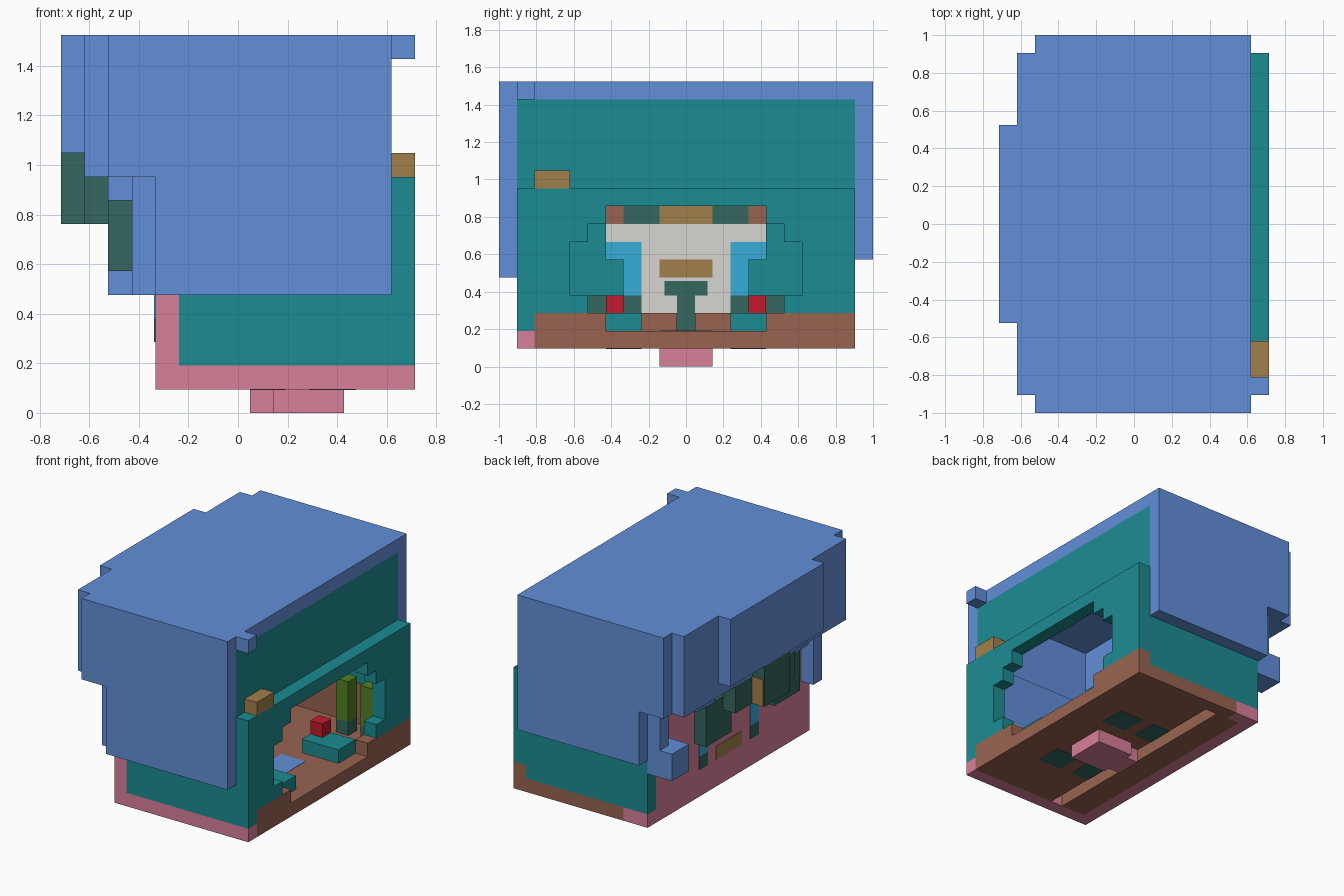
import bpy
import bmesh

cube = bpy.data.objects.get("Cube")
if cube:
    bpy.data.objects.remove(cube, do_unlink=True)

# One block is a 21st of the longest side
UNIT = 2 / 21
LENGTH, WIDTH = 15, 21


def linear(value):
    value /= 255
    return value / 12.92 if value <= 0.04 else ((value + 0.055) / 1.055) ** 2.4


def material(name, code):
    mat = bpy.data.materials.new(name)
    colour = [linear(int(code[i:i + 2], 16)) for i in (0, 2, 4)] + [1.0]
    mat.use_nodes = True
    mat.diffuse_color = colour
    mat.node_tree.nodes["Principled BSDF"].inputs["Base Color"].default_value = colour
    return mat


BLUE = material("cap blue", "628fd9")
TEAL = material("shell teal", "1c8c92")
BROWN = material("floor brown", "986451")
PINK = material("skin pink", "d88099")
TAN = material("trim tan", "a2804b")
DARK = material("dark green", "33675f")
OLIVE = material("olive green", "528024")
GREY = material("lining grey", "d9d6d2")
SKY = material("eye blue", "36aeda")
RED = material("signal red", "c41a2d")


def blocks(name, mat, *boxes, mirror=False):
    """Join boxes given as (x range, y range, z range) in block units."""
    bm = bmesh.new()
    todo = list(boxes)
    if mirror:
        todo += [(x, (WIDTH - y[1], WIDTH - y[0]), z) for x, y, z in boxes]
    for ranges in todo:
        verts = bmesh.ops.create_cube(bm, size=1)["verts"]
        for vert in verts:
            for axis, (low, high) in enumerate(ranges):
                vert.co[axis] = high if vert.co[axis] > 0 else low
            vert.co.x -= LENGTH / 2
            vert.co.y -= WIDTH / 2
            vert.co *= UNIT
    mesh = bpy.data.meshes.new(name)
    bm.to_mesh(mesh)
    bm.free()
    mesh.materials.append(mat)
    obj = bpy.data.objects.new(name, mesh)
    bpy.context.collection.objects.link(obj)
    return obj


FULL = (1, 20)       # width of the shell
MOUTH = (9, 12)      # central three blocks
FACE = (4, 5)        # depth of the face wall
REAR = (14, 15)      # depth of the rear wall
PLATE = (5.1, 5.18)  # depth of plates on the inside of the face
OUTER = (3.95, 4)    # depth of plates on the outside of the face

# Cap: roof, side slabs and the stepped overhang above the face
blocks("cap_roof", BLUE, ((2, 14), (0, 21), (15, 16)))
blocks("cap_sides", BLUE, ((2, 14), (0, 1), (10, 15)), mirror=True)
blocks("cap_right_flap", BLUE, ((4, 14), (0, 1), (5, 10)))
blocks("cap_left_flap", BLUE, ((4, 14), (20, 21), (6, 10)))
blocks("cap_overhang", BLUE, ((1, 4), FULL, (10, 16)))
blocks("cap_peak", BLUE, ((0, 1), (5, 16), (11, 16)))
blocks("cap_side_locks", BLUE, ((3, 4), (1, 2), (5, 10)), mirror=True)
blocks("cap_left_tuft", BLUE, ((2, 4), (18, 20), (5, 7)))
blocks("cap_lock_tops", BLUE, ((2, 3), (4, 6), (9, 10)), mirror=True)
blocks("cap_rear_tuft", BLUE, ((14, 15), (1, 2), (15, 16)))

# Upper rear panel set in the cap
blocks("upper_rear_panel", TEAL, ((13, 14), FULL, (10, 15)))

# Fringe hanging below the overhang
blocks("fringe_centre", DARK, ((0, 1), MOUTH, (8, 11)))
blocks("fringe_centre_side", TAN, ((0.1, 1), (12, 12.05), (8, 10)))
blocks("fringe_inner", DARK, ((1, 2), (12, 14), (8, 10)), mirror=True)
blocks("fringe_outer", DARK, ((2, 3), (13, 16), (6, 9)), mirror=True)
blocks("fringe_gap", TAN, ((1, 4), MOUTH, (8, 10)))

# Face wall with eyes and mouth
blocks("face_wall", PINK, (FACE, (1, 19), (1, 10)))
blocks("face_left_edge", PINK, ((4, 6), (19, 20), (1, 2)))
blocks("face_left_corner", TEAL, (FACE, (19, 20), (2, 10)))
blocks("eyes", SKY, (OUTER, (13, 14), (4, 7)), mirror=True)
blocks("eye_bases", DARK, (OUTER, (13, 14), (3, 4)), mirror=True)
blocks("mouth", TAN, (OUTER, MOUTH, (3, 4)))

# Side walls and their linings
blocks("side_walls", TEAL, ((5, 14), (1, 2), (2, 10)), mirror=True)
blocks("right_rear_corner", TEAL, (REAR, (1, 2), (2, 10)))
blocks("left_rear_corner", TEAL, (REAR, (19, 20), (3, 10)))
blocks("right_lining_lower", GREY, ((5, 14), (2, 2.05), (2, 6)))
blocks("left_lining_lower", BROWN, ((5, 14), (18.95, 19), (2, 5)))
blocks("lining_upper", BLUE, ((5, 14), (2, 2.05), (6, 10)), mirror=True)

# Base with a long groove underneath
blocks("base_right_edge", PINK, ((5, 15), (1, 2), (1, 2)))
blocks("base_left_edge", BROWN, ((6, 15), (19, 20), (1, 2)))
blocks("left_sill_end", BROWN, (REAR, (19, 20), (2, 3)))
blocks("base_rear_edge", BROWN, (REAR, (2, 19), (1, 2)))
blocks("base_face_edge", BROWN, ((5, 7), (2, 19), (1, 2)))
blocks("floor", BROWN, ((8, 14), (2, 19), (1, 2)))
blocks("groove_cover", BROWN, ((7, 8), (2, 19), (1.9, 2)))

# Rear wall around the stepped opening
steps = [(5, 3, 4), (4, 4, 7), (5, 7, 8), (6, 8, 9)]
blocks("rear_wall_sides", TEAL,
       *[(REAR, (2, edge), (low, high)) for edge, low, high in steps], mirror=True)
blocks("rear_wall_top", TEAL, (REAR, (2, 19), (9, 10)))
blocks("rear_sill", BROWN, (REAR, (2, 6), (2, 3)), mirror=True)
blocks("rear_trim", TAN, (REAR, (2, 4), (10, 11)))

# Inner lining of the face wall
blocks("inner_lining", GREY, ((5, 5.1), (6, 15), (2, 8)))
blocks("inner_eyes", SKY, (PLATE, (13, 15), (4, 7)), mirror=True)
blocks("inner_eye_bases", DARK, (PLATE, (13, 16), (3, 4)), mirror=True)
blocks("inner_mouth", TAN, (PLATE, MOUTH, (5, 6)))
blocks("inner_stem", DARK, (PLATE, (10, 11), (2, 4)), (PLATE, (9.3, 11.7), (4, 4.8)))
blocks("inner_brow_centre", TAN, ((5, 5.1), MOUTH, (8, 9)))
blocks("inner_brow", DARK, ((5, 5.1), (12, 14), (8, 9)), mirror=True)
blocks("inner_brow_ends", BROWN, ((5, 5.1), (14, 15), (8, 9)), mirror=True)
blocks("inner_cheeks", TEAL, ((6, 7), (14, 17), (4, 6)),
       ((6, 7), (15, 17), (6, 7)), ((6, 7), (15, 16), (7, 8)), mirror=True)

# Fittings standing on the floor
blocks("pedestals", TEAL, ((11, 14), (13, 15), (2, 3)), mirror=True)
blocks("signals", RED, ((11, 12), (14, 15), (3, 4)), mirror=True)
blocks("posts", OLIVE, ((11, 12), (17, 18), (3, 6)), ((13, 14), (17, 18), (3, 6)))
blocks("post_bases", DARK, ((11, 12), (17, 18), (2, 3)), ((13, 14), (17, 18), (2, 3)))
blocks("low_steps", BROWN, ((6, 8), (11, 13), (2, 3)), mirror=True)
blocks("floor_mat", BLUE, ((10, 12), MOUTH, (2, 2.02)))

# Neck and patches on the underside
blocks("neck", PINK, ((9, 12), MOUTH, (0, 1)))
blocks("neck_tab", PINK, ((8, 9), (9.5, 11.5), (0, 1)))
blocks("underside_patches", DARK, ((10.5, 12.5), (13, 15), (0.97, 1)),
       ((8, 9.5), (13, 15), (0.97, 1)), mirror=True)
